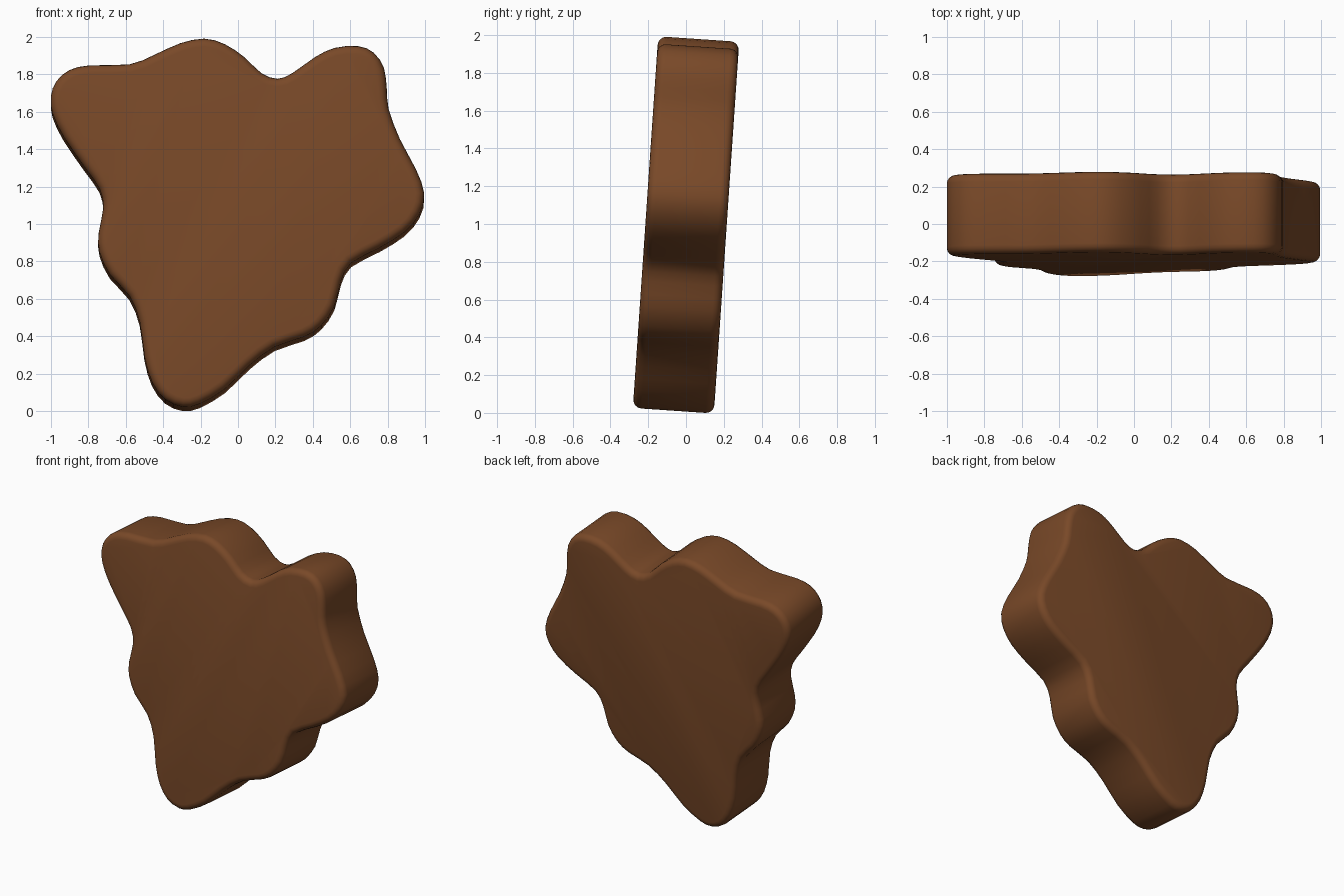
import bpy, bmesh, math
from mathutils import Vector, Matrix

if "Cube" in bpy.data.objects:
    bpy.data.objects.remove(bpy.data.objects["Cube"])

# Wavy outline of the slab (x, z), clockwise from the left lobe
OUTLINE = [
    (-1.0, 1.68), (-.97, 1.76), (-.90, 1.82), (-.79, 1.845), (-.58, 1.85),
    (-.45, 1.90), (-.31, 1.963), (-.18, 1.988), (-.07, 1.958), (.035, 1.888),
    (.125, 1.803), (.21, 1.773), (.29, 1.803), (.41, 1.888), (.515, 1.938),
    (.64, 1.948), (.725, 1.913), (.78, 1.83), (.795, 1.72), (.805, 1.61),
    (.865, 1.45), (.95, 1.29), (.995, 1.16), (.97, 1.05), (.89, .952),
    (.755, .867), (.605, .787), (.55, .69), (.515, .555), (.445, .452),
    (.355, .392), (.195, .337), (.06, .237), (-.07, .112), (-.205, .032),
    (-.295, .016), (-.39, .056), (-.46, .15), (-.50, .285), (-.525, .47),
    (-.58, .61), (-.685, .725), (-.74, .845), (-.745, .945), (-.72, 1.08),
    (-.74, 1.185), (-.82, 1.30), (-.93, 1.46), (-.99, 1.585),
]
THICKNESS = 0.43
TILT = math.radians(-3.9)


def smooth_loop(points, steps):
    """Closed Catmull-Rom curve through the points."""
    p = [Vector(q) for q in points]
    n = len(p)
    out = []
    for i in range(n):
        a, b, c, d = p[i - 1], p[i], p[(i + 1) % n], p[(i + 2) % n]
        for s in range(steps):
            t = s / steps
            out.append(0.5 * (2 * b + (c - a) * t + (2 * a - 5 * b + 4 * c - d) * t ** 2
                              + (3 * b - a - 3 * c + d) * t ** 3))
    return out


# Slab: extruded outline with rounded rims
bm = bmesh.new()
loop = smooth_loop(OUTLINE, 2)
front = bm.faces.new([bm.verts.new((q.x, -THICKNESS / 2, q.y - 1)) for q in loop])
ext = bmesh.ops.extrude_face_region(bm, geom=[front], use_keep_orig=True)
moved = [g for g in ext["geom"] if isinstance(g, bmesh.types.BMVert)]
bmesh.ops.translate(bm, verts=moved, vec=(0, THICKNESS, 0))
bmesh.ops.recalc_face_normals(bm, faces=bm.faces)
rims = [e for e in bm.edges if abs(e.verts[0].co.y - e.verts[1].co.y) < 1e-4]
bmesh.ops.bevel(bm, geom=rims, offset=0.045, segments=4, profile=0.5, affect='EDGES')

# Lean back slightly and stand on the ground
bmesh.ops.transform(bm, matrix=Matrix.Rotation(TILT, 4, 'X'), verts=bm.verts)
low = min(v.co.z for v in bm.verts)
bmesh.ops.translate(bm, verts=bm.verts, vec=(0, 0, -low))

mesh = bpy.data.meshes.new("slab")
bm.to_mesh(mesh)
bm.free()
slab = bpy.data.objects.new("slab", mesh)
bpy.context.collection.objects.link(slab)

brown = bpy.data.materials.new("brown")
brown.diffuse_color = (0.19, 0.066, 0.021, 1)
brown.use_nodes = True
brown.node_tree.nodes["Principled BSDF"].inputs["Base Color"].default_value = brown.diffuse_color
mesh.materials.append(brown)

bpy.context.view_layer.objects.active = slab
slab.select_set(True)
bpy.ops.object.shade_smooth_by_angle(angle=math.radians(40))
